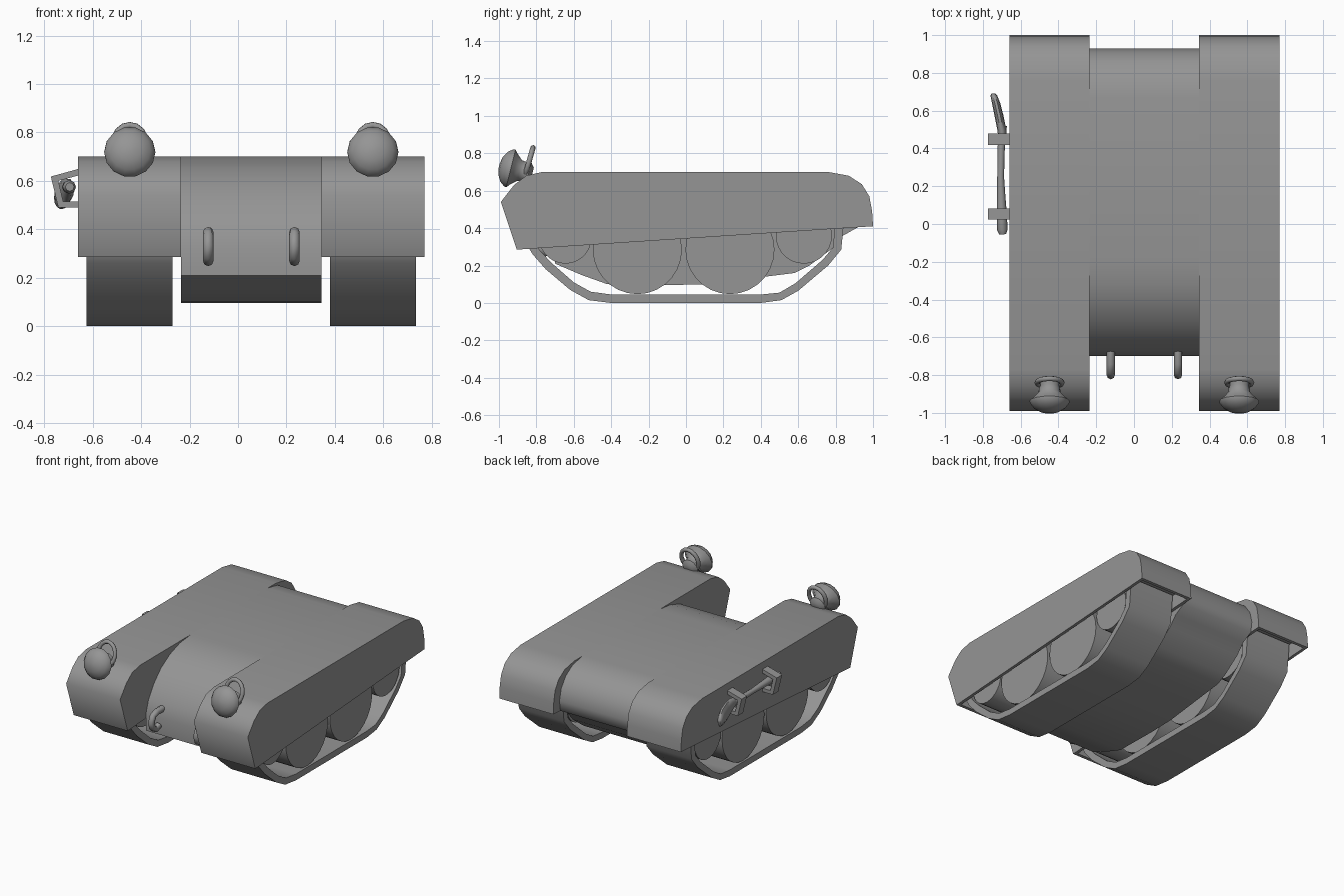
import bpy, bmesh, math
from mathutils import Vector, Matrix

if "Cube" in bpy.data.objects:
    bpy.data.objects.remove(bpy.data.objects["Cube"])

CX = 0.055  # symmetry plane of the hull
GREY = bpy.data.materials.new("dark_grey")
GREY.diffuse_color = (0.3, 0.3, 0.3, 1)
GREY.use_nodes = True
GREY.node_tree.nodes["Principled BSDF"].inputs["Base Color"].default_value = GREY.diffuse_color


def make(name, verts, faces, angle=35):
    me = bpy.data.meshes.new(name)
    me.from_pydata([tuple(v) for v in verts], [], faces)
    bm = bmesh.new()
    bm.from_mesh(me)
    bmesh.ops.recalc_face_normals(bm, faces=bm.faces)
    bm.to_mesh(me)
    bm.free()
    me.materials.append(GREY)
    ob = bpy.data.objects.new(name, me)
    bpy.context.collection.objects.link(ob)
    smooth(ob, angle)
    return ob


def smooth(ob, angle):
    bpy.ops.object.select_all(action='DESELECT')
    ob.select_set(True)
    bpy.context.view_layer.objects.active = ob
    bpy.ops.object.shade_smooth_by_angle(angle=math.radians(angle))


def prism(name, profile, x0, x1):
    """Extrude a closed (y, z) profile from x0 to x1."""
    n = len(profile)
    verts = [(x, y, z) for x in (x0, x1) for y, z in profile]
    faces = [list(range(n)), list(range(n, 2 * n))]
    faces += [(i, (i + 1) % n, (i + 1) % n + n, i + n) for i in range(n)]
    return make(name, verts, faces, 65)


def hollow_bottom(ob, wall, depth):
    """Recess the large underside face, leaving a rim."""
    bm = bmesh.new()
    bm.from_mesh(ob.data)
    face = min(bm.faces, key=lambda f: f.normal.z * f.calc_area())
    bmesh.ops.inset_region(bm, faces=[face], thickness=wall)
    verts, edges = list(face.verts), list(face.edges)
    res = bmesh.ops.extrude_face_region(bm, geom=[face])
    top = [v for v in res["geom"] if isinstance(v, bmesh.types.BMVert)]
    bmesh.ops.translate(bm, verts=top, vec=(0, 0, depth))
    if face.is_valid:
        bmesh.ops.delete(bm, geom=[face], context='FACES_ONLY')
    bmesh.ops.recalc_face_normals(bm, faces=bm.faces)
    bm.to_mesh(ob.data)
    bm.free()
    smooth(ob, 65)


def rings(name, loops, closed=False):
    """Skin a list of equal-sized vertex loops, capped unless closed."""
    n, m = len(loops[0]), len(loops)
    verts = [v for loop in loops for v in loop]
    faces = []
    for k in range(m if closed else m - 1):
        a, b = k * n, ((k + 1) % m) * n
        faces += [(a + i, a + (i + 1) % n, b + (i + 1) % n, b + i) for i in range(n)]
    if not closed:
        faces += [list(range(n)), list(range((m - 1) * n, m * n))]
    return make(name, verts, faces, 50)


def tube(name, pts, radii, closed=False, sides=8):
    pts = [Vector(p) for p in pts]
    m, loops = len(pts), []
    ref = (pts[0] - pts[1]).cross(pts[2] - pts[1])
    ref = ref.normalized() if ref.length > 1e-4 else Vector((0, 0, 1))
    for k, p in enumerate(pts):
        a = pts[(k - 1) % m] if closed or k else p
        b = pts[(k + 1) % m] if closed or k < m - 1 else p
        t = (b - a).normalized()
        u = t.cross(ref).normalized()
        w = t.cross(u)
        loops.append([p + radii[k] * (math.cos(s) * u + math.sin(s) * w)
                      for s in [2 * math.pi * i / sides for i in range(sides)]])
    return rings(name, loops, closed)


# Central hull between the fenders
hull = [(-0.2, 0.7), (-0.32, 0.687), (-0.43, 0.65), (-0.53, 0.59), (-0.61, 0.51),
        (-0.67, 0.42), (-0.7, 0.33), (-0.7, 0.21), (-0.56, 0.15), (-0.42, 0.1),
        (-0.1, 0.095), (0.1, 0.1), (0.42, 0.14), (0.58, 0.16), (0.66, 0.2),
        (0.78, 0.29), (0.84, 0.36), (0.92, 0.405), (0.93, 0.48), (0.91, 0.56),
        (0.86, 0.63), (0.78, 0.68), (0.67, 0.7)]
prism("hull", hull, CX - 0.29, CX + 0.29)

fender = [(-0.99, 0.54), (-0.905, 0.285), (1, 0.41), (0.995, 0.49), (0.98, 0.57),
          (0.94, 0.635), (0.87, 0.68), (0.76, 0.7), (-0.77, 0.7), (-0.855, 0.68),
          (-0.92, 0.63)]
track_out = [(-0.86, 0.38), (-0.85, 0.31), (-0.82, 0.26), (-0.75, 0.18), (-0.62, 0.07),
             (-0.52, 0.015), (-0.4, 0), (0.4, 0), (0.51, 0.015), (0.6, 0.065),
             (0.76, 0.2), (0.83, 0.285), (0.85, 0.49)]
track_in = [(0.805, 0.49), (0.785, 0.295), (0.73, 0.23), (0.585, 0.105), (0.5, 0.055),
            (0.4, 0.045), (-0.4, 0.045), (-0.51, 0.06), (-0.6, 0.11), (-0.72, 0.215),
            (-0.785, 0.285), (-0.815, 0.38)]
wheels = [(-0.26, 0.285, 0.238), (0.235, 0.285, 0.238),
          (-0.645, 0.35, 0.14), (0.63, 0.36, 0.15)]

# Fenders, tracks, wheels, lamps and tow hooks on both sides
for side, s in (("left", -1), ("right", 1)):
    hollow_bottom(prism(side + "_fender", fender, CX + s * 0.29, CX + s * 0.715), 0.03, 0.1)
    prism(side + "_track", track_out + track_in, CX + s * 0.325, CX + s * 0.68)
    for i, (y, z, r) in enumerate(wheels):
        circle = [(y + r * math.cos(2 * math.pi * k / 28), z + r * math.sin(2 * math.pi * k / 28))
                  for k in range(28)]
        prism(f"{side}_wheel_{i}", circle, CX + s * 0.335, CX + s * 0.67)

    # Lamp: turned body with a domed lens, tipped slightly upward
    x = CX + s * 0.502
    prof = [(-0.052, 0.012), (-0.045, 0.05), (-0.025, 0.085), (0, 0.104), (0.012, 0.106),
            (0.03, 0.085), (0.06, 0.058), (0.09, 0.055), (0.11, 0.06), (0.13, 0.035)]
    tilt = Matrix.Translation((x, -0.948, 0.722)) @ Matrix.Rotation(math.radians(-14), 4, 'X')
    rings(side + "_lamp", [[tilt @ Vector((r * math.cos(a), y, r * math.sin(a)))
                            for a in [2 * math.pi * k / 14 for k in range(14)]]
                           for y, r in prof])
    # Guard loop behind the lamp
    loop = []
    for k in range(16):
        a = 2 * math.pi * k / 16
        loop.append((x + 0.066 * math.cos(a), -0.84 + 0.022 * math.sin(a),
                     0.752 + 0.078 * math.sin(a)))
    tube(side + "_lamp_guard", loop, [0.014] * 16, closed=True)

    # C-shaped tow hook
    hook = [(-0.67, 0.388), (-0.74, 0.388), (-0.78, 0.375), (-0.8, 0.33), (-0.785, 0.29),
            (-0.75, 0.27), (-0.715, 0.285)]
    tube(side + "_tow_hook", [(CX + s * 0.178, y, z) for y, z in hook], [0.022] * 7)

# Stowed tool: handle, blade and two open brackets
tube("tool_handle",
     [(-0.695, -0.055, 0.575), (-0.697, -0.03, 0.575), (-0.7, 0.05, 0.575),
      (-0.703, 0.15, 0.575), (-0.706, 0.25, 0.575), (-0.703, 0.4, 0.572),
      (-0.695, 0.52, 0.565)],
     [0.018, 0.028, 0.027, 0.022, 0.018, 0.019, 0.022])
blade = [(-0.695, 0.43, 0.575, 0.019, 0.024), (-0.7, 0.5, 0.565, 0.024, 0.045),
         (-0.714, 0.57, 0.55, 0.024, 0.062), (-0.73, 0.64, 0.54, 0.022, 0.058),
         (-0.742, 0.68, 0.53, 0.018, 0.04), (-0.745, 0.692, 0.525, 0.008, 0.015)]
rings("tool_blade", [[(x + w * math.cos(a), y, z + h * math.sin(a))
                      for a in [2 * math.pi * k / 10 for k in range(10)]]
                     for x, y, z, w, h in blade])
outer = [(-0.65, 0.652), (-0.773, 0.618), (-0.742, 0.49), (-0.65, 0.49)]
inner = [(-0.65, 0.625), (-0.742, 0.6), (-0.722, 0.515), (-0.65, 0.515)]
for i, y in enumerate((0.053, 0.448)):
    verts = [(x, yy, z) for yy in (y - 0.03, y + 0.03) for x, z in outer + inner[::-1]]
    faces = [(a, b, 7 - b, 7 - a) for a, b in ((0, 1), (1, 2), (2, 3))]
    faces += [tuple(v + 8 for v in f) for f in faces]
    faces += [(k, (k + 1) % 8, (k + 1) % 8 + 8, k + 8) for k in range(8)]
    make(f"tool_bracket_{i}", verts, faces)
